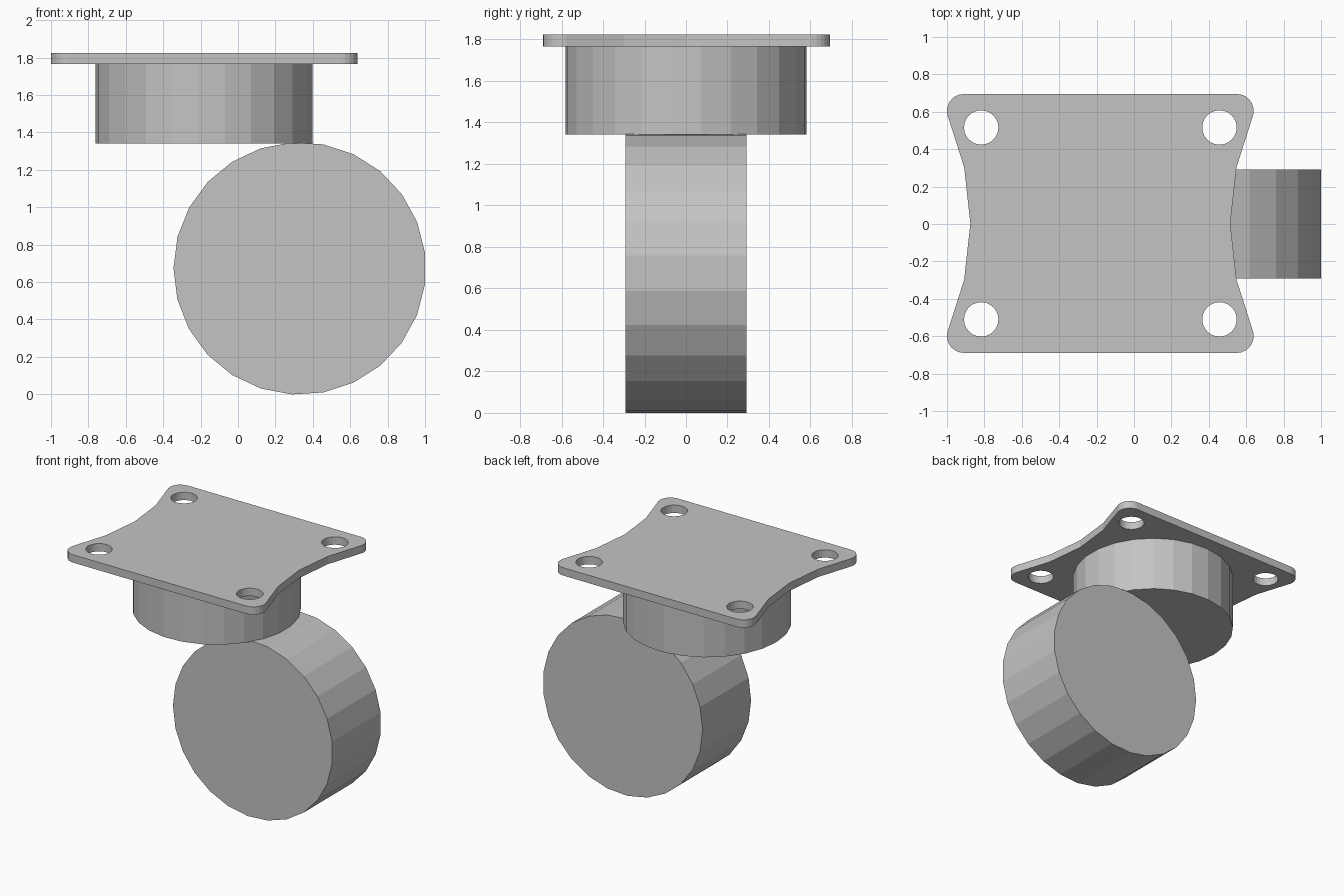
import bpy, bmesh
from math import cos, sin, pi, radians

cube = bpy.data.objects.get("Cube")
if cube:
    bpy.data.objects.remove(cube, do_unlink=True)

grey = bpy.data.materials.new("light grey")
grey.use_nodes = True
colour = (0.55, 0.55, 0.55, 1)
grey.diffuse_color = colour
grey.node_tree.nodes["Principled BSDF"].inputs["Base Color"].default_value = colour


def circle(radius, sides, cx=0, cy=0):
    # One corner points along -x
    return [(cx + radius * cos(pi + 2 * pi * i / sides),
             cy + radius * sin(pi + 2 * pi * i / sides)) for i in range(sides)]


def prism(name, loops, thickness, location, rotation=(0, 0, 0)):
    """Extrude closed outlines; loops inside the first become holes."""
    curve = bpy.data.curves.new(name + "_outline", 'CURVE')
    curve.dimensions = '2D'
    curve.fill_mode = 'BOTH'
    curve.extrude = thickness / 2
    for loop in loops:
        spline = curve.splines.new('POLY')
        spline.points.add(len(loop) - 1)
        for point, (x, y) in zip(spline.points, loop):
            point.co = (x, y, 0, 1)
        spline.use_cyclic_u = True
    helper = bpy.data.objects.new(name + "_outline", curve)
    bpy.context.collection.objects.link(helper)
    bpy.context.view_layer.update()
    evaluated = helper.evaluated_get(bpy.context.evaluated_depsgraph_get())
    mesh = bpy.data.meshes.new_from_object(evaluated)
    bpy.data.objects.remove(helper, do_unlink=True)

    # Weld the caps to the walls and flatten the shading
    bm = bmesh.new()
    bm.from_mesh(mesh)
    bmesh.ops.remove_doubles(bm, verts=bm.verts, dist=0.0001)
    bmesh.ops.dissolve_limit(bm, angle_limit=radians(0.5),
                             verts=bm.verts, edges=bm.edges)
    bmesh.ops.recalc_face_normals(bm, faces=bm.faces)
    for face in bm.faces:
        face.smooth = False
        face.material_index = 0
    bm.to_mesh(mesh)
    bm.free()
    mesh.materials.clear()
    mesh.materials.append(grey)
    obj = bpy.data.objects.new(name, mesh)
    obj.location = location
    obj.rotation_euler = rotation
    bpy.context.collection.objects.link(obj)
    return obj


# Mounting plate: one rounded corner and waisted side, mirrored to four
quarter = [(0.695, 0), (0.728, 0.3)]
quarter += [(0.73 + 0.09 * cos(radians(a)), 0.602 + 0.09 * sin(radians(a)))
            for a in range(-15, 91, 15)]
right_half = [(x, -y) for x, y in reversed(quarter[1:])] + quarter
left_half = [(-x, -y) for x, y in right_half]
holes = [circle(0.092, 24, sx * 0.637, sy * 0.513)
         for sx in (-1, 1) for sy in (-1, 1)]
prism("mounting_plate", [right_half + left_half] + holes, 0.06, (-0.18, 0.003, 1.795))

# Swivel housing under the plate
prism("swivel_housing", [circle(0.583, 25)], 0.423, (-0.18, 0, 1.5535))

# Wheel, offset behind the swivel axis
prism("wheel", [circle(0.675, 25)], 0.585, (0.33, 0, 0.673), (pi / 2, 0, 0))
